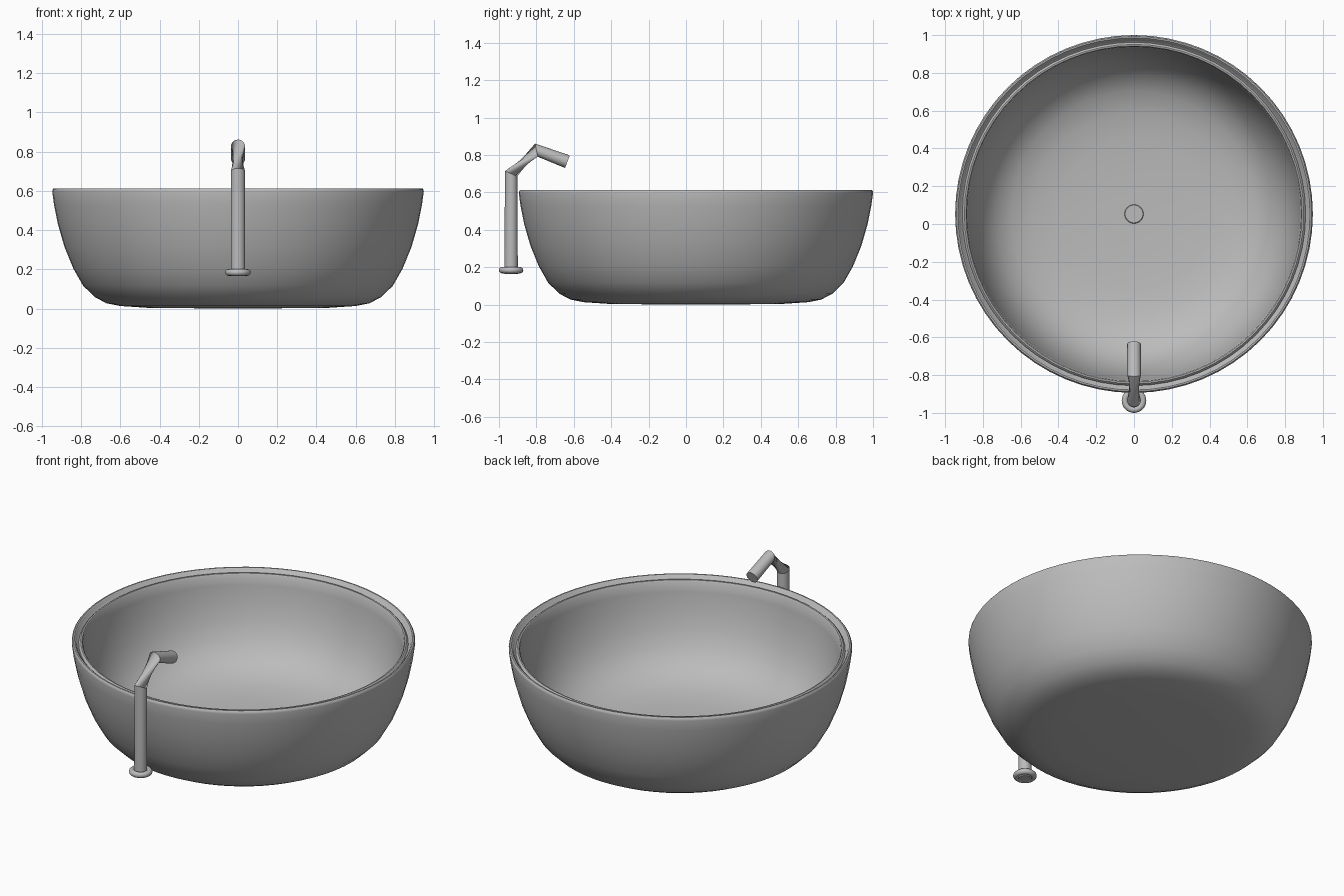
import bpy
import bmesh
from math import pi, cos, sin, radians
from mathutils import Vector

cube = bpy.data.objects.get("Cube")
if cube:
    bpy.data.objects.remove(cube, do_unlink=True)

grey = bpy.data.materials.new("grey_ceramic")
grey.use_nodes = True
grey.diffuse_color = (0.5, 0.5, 0.5, 1)
grey.node_tree.nodes["Principled BSDF"].inputs["Base Color"].default_value = (0.5, 0.5, 0.5, 1)


def finish(name, bm, location, angle=40):
    """Turn a bmesh into a smooth shaded object."""
    bmesh.ops.remove_doubles(bm, verts=bm.verts, dist=0.0001)
    bmesh.ops.recalc_face_normals(bm, faces=bm.faces)
    mesh = bpy.data.meshes.new(name)
    bm.to_mesh(mesh)
    bm.free()
    mesh.materials.append(grey)
    obj = bpy.data.objects.new(name, mesh)
    obj.location = location
    bpy.context.collection.objects.link(obj)
    bpy.ops.object.select_all(action='DESELECT')
    obj.select_set(True)
    bpy.context.view_layer.objects.active = obj
    bpy.ops.object.shade_smooth_by_angle(angle=radians(angle))
    return obj


def lathe(name, profile, location, steps=64):
    """Revolve (radius, height) points around the vertical axis."""
    bm = bmesh.new()
    verts = [bm.verts.new((r, 0, z)) for r, z in profile]
    edges = [bm.edges.new(pair) for pair in zip(verts, verts[1:])]
    bmesh.ops.spin(bm, geom=verts + edges, cent=(0, 0, 0), axis=(0, 0, 1),
                   angle=2 * pi, steps=steps, use_duplicate=False)
    return finish(name, bm, location)


CENTRE_Y = 0.053
SPOUT_Y = -0.935

# Basin: outer wall, rounded rim with a shallow groove, inner bowl
outer = [(0, 0), (0.45, 0.003), (0.60, 0.013), (0.67, 0.027), (0.73, 0.058),
         (0.79, 0.117), (0.84, 0.205), (0.885, 0.315), (0.918, 0.43),
         (0.938, 0.53), (0.947, 0.595)]
rim = [(0.946, 0.606), (0.940, 0.613), (0.932, 0.613), (0.924, 0.606),
       (0.917, 0.590), (0.909, 0.585), (0.905, 0.592), (0.898, 0.598),
       (0.890, 0.597), (0.885, 0.590)]
inner = [(0.879, 0.53), (0.862, 0.43), (0.832, 0.325), (0.79, 0.235),
         (0.73, 0.160), (0.65, 0.108), (0.54, 0.074), (0.40, 0.056),
         (0.20, 0.048), (0, 0.046)]
lathe("basin", outer + rim + inner, (0, CENTRE_Y, 0))

# Drain plug
lathe("drain_plug", [(0, 0), (0.05, 0), (0.05, 0.012), (0.047, 0.015), (0, 0.015)],
      (0, CENTRE_Y, 0.043), steps=32)

# Tap pipe: rings along a bent path, the middle span twisted so it pinches
path = [Vector((0, SPOUT_Y, 0.165)), Vector((0, SPOUT_Y, 0.70)),
        Vector((0, -0.80, 0.826)), Vector((0, -0.634, 0.764))]
twists = [0, 0, radians(100), radians(100)]
SIDES = 24
RADIUS = 0.036
bm = bmesh.new()
rings = []
for i, (point, twist) in enumerate(zip(path, twists)):
    ahead = (path[min(i + 1, 3)] - path[min(i, 2)]).normalized()
    behind = (path[max(i, 1)] - path[max(i - 1, 0)]).normalized()
    tangent = (ahead + behind).normalized()
    side = Vector((1, 0, 0))
    up = tangent.cross(side)
    rings.append([bm.verts.new(point + RADIUS * (side * cos(a) + up * sin(a)))
                  for a in (2 * pi * k / SIDES + twist for k in range(SIDES))])
for low, high in zip(rings, rings[1:]):
    for k in range(SIDES):
        n = (k + 1) % SIDES
        bm.faces.new((low[k], low[n], high[n], high[k]))
bm.faces.new(rings[0])
bm.faces.new(rings[-1])
finish("tap_pipe", bm, (0, 0, 0), 30)

# Rounded collar at the foot of the pipe
collar = [(0.048 + 0.017 * cos(a), 0.017 * sin(a))
          for a in (2 * pi * k / 12 for k in range(13))]
lathe("tap_collar", collar, (0, SPOUT_Y, 0.184), steps=32)
